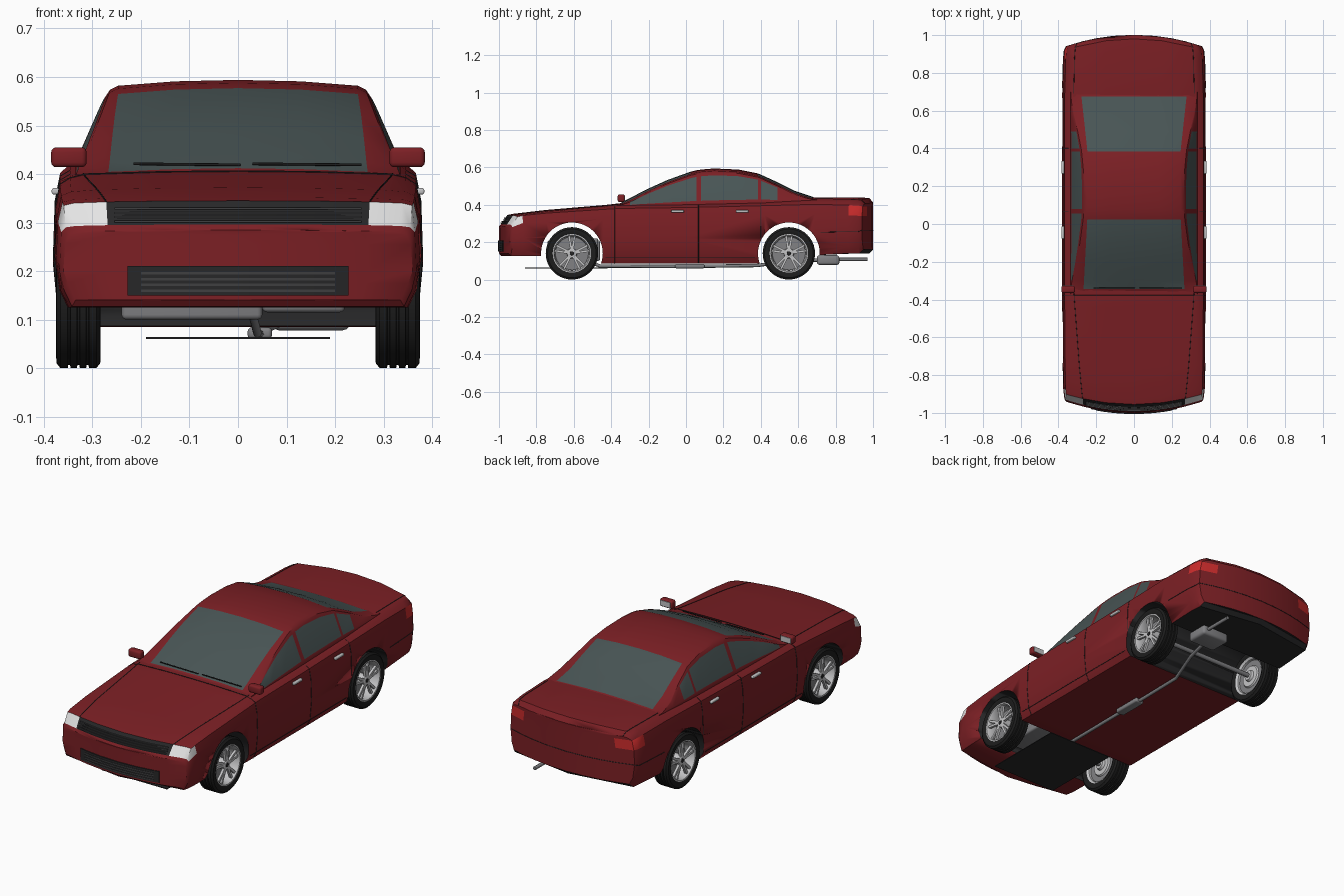
import bpy, bmesh, math
from mathutils import Vector, Matrix

cube = bpy.data.objects.get("Cube")
if cube:
    bpy.data.objects.remove(cube, do_unlink=True)


def material(name, r, g, b, rough=0.5):
    m = bpy.data.materials.new(name)
    m.use_nodes = True
    m.diffuse_color = (r, g, b, 1)
    node = m.node_tree.nodes["Principled BSDF"]
    node.inputs["Base Color"].default_value = (r, g, b, 1)
    node.inputs["Roughness"].default_value = rough
    return m


PAINT = material("dark red paint", 0.2, 0.014, 0.018)
GLASS = material("tinted glass", 0.065, 0.09, 0.09)
RUBBER = material("black rubber", 0.012, 0.012, 0.012)
TRIM = material("dark trim", 0.02, 0.02, 0.021)
MESH = material("grille grey", 0.05, 0.05, 0.052)
SILVER = material("silver", 0.55, 0.55, 0.56)
LAMP = material("headlight white", 0.78, 0.78, 0.78)
TAIL = material("taillight red", 0.6, 0.025, 0.025)
METAL = material("grey metal", 0.22, 0.22, 0.23)


def finish(name, bm, mats, angle=32):
    bmesh.ops.remove_doubles(bm, verts=bm.verts, dist=0.00005)
    bmesh.ops.recalc_face_normals(bm, faces=bm.faces)
    me = bpy.data.meshes.new(name)
    bm.to_mesh(me)
    bm.free()
    ob = bpy.data.objects.new(name, me)
    bpy.context.collection.objects.link(ob)
    for m in mats:
        me.materials.append(m)
    bpy.ops.object.select_all(action='DESELECT')
    ob.select_set(True)
    bpy.context.view_layer.objects.active = ob
    bpy.ops.object.shade_smooth_by_angle(angle=math.radians(angle))
    return ob


def add_box(bm, lo, hi, turn=Matrix()):
    lo, hi = Vector(lo), Vector(hi)
    size = Matrix.Diagonal((*(hi - lo), 1))
    bmesh.ops.create_cube(bm, size=1, matrix=turn @ Matrix.Translation((lo + hi) / 2) @ size)


def box(name, mat, lo, hi, bevel=0.0):
    bm = bmesh.new()
    add_box(bm, lo, hi)
    if bevel:
        bmesh.ops.bevel(bm, geom=bm.edges[:], offset=bevel, segments=3, profile=0.5, affect='EDGES')
    return finish(name, bm, [mat])


def tube(name, mat, points, radius=0.0016):
    cu = bpy.data.curves.new(name, 'CURVE')
    cu.dimensions = '3D'
    cu.bevel_depth, cu.bevel_resolution, cu.use_fill_caps = radius, 2, True
    sp = cu.splines.new('POLY')
    sp.points.add(len(points) - 1)
    for p, co in zip(sp.points, points):
        p.co = (*co, 1)
    cu.materials.append(mat)
    ob = bpy.data.objects.new(name, cu)
    bpy.context.collection.objects.link(ob)
    return ob


def lathe(name, mat, profile, centre, side, n=40):
    bm = bmesh.new()
    rings = [[bm.verts.new((centre[0] + side * x, centre[1] + r * math.cos(a), centre[2] + r * math.sin(a)))
              for x, r in profile] for a in [2 * math.pi * k / n for k in range(n)]]
    for k in range(n):
        a, b = rings[k], rings[(k + 1) % n]
        for j in range(len(profile) - 1):
            bm.faces.new((a[j], a[j + 1], b[j + 1], b[j]))
    return finish(name, bm, [mat])


def loft(name, halves, mats, rule, closed):
    bm = bmesh.new()
    rings = []
    for half in halves:
        back = half[-2:0:-1] if closed else half[-2::-1]
        rings.append([bm.verts.new(p) for p in half + [(-x, y, z) for x, y, z in back]])
    count = 2 * (len(halves[0]) - 1)
    for i in range(len(rings) - 1):
        for j in range(count):
            k = (j + 1) % len(rings[i])
            f = bm.faces.new((rings[i][j], rings[i][k], rings[i + 1][k], rings[i + 1][j]))
            f.material_index = rule(i, min(j, count - 1 - j))
    return finish(name, bm, mats)


def lerp_table(table, y):
    for a, b in zip(table, table[1:]):
        if y <= b[0]:
            t = max(0, (y - a[0]) / (b[0] - a[0]))
            return [u + (v - u) * t for u, v in zip(a[1:], b[1:])]
    return list(table[-1][1:])


# Lower body: y, half width, bottom, shoulder, centre top, lamp band depth
BODY = [(-1, .36, .14, .275, .285, .02), (-.99, .368, .127, .29, .296, .01),
        (-.955, .372, .125, .335, .345, .043), (-.92, .375, .125, .342, .352, .04),
        (-.75, .378, .125, .355, .372, .05), (-.44, .38, .085, .375, .398, .05),
        (-.36, .38, .085, .38, .407, .05), (0, .38, .085, .385, .41, .05),
        (.42, .38, .085, .395, .42, .05), (.69, .38, .13, .402, .44, .05),
        (.915, .375, .14, .398, .44, .055), (.98, .37, .14, .396, .436, .055),
        (1, .36, .16, .39, .412, .05)]


def bow(x, y):
    t = min(1, max(0, (abs(y) - .7) / .3))
    return y * (1 - .06 * t * t * (3 - 2 * t) * (x / .36) ** 2)


def section(y, s=1.0):
    w, zb, zs, zt, d = lerp_table(BODY, y)
    f = .73 + .11 * min(1, max(0, (y + .95) / .6))
    up = zt - zs
    pts = [(0, zb), (.93 * w, zb), (.975 * w, zb + .035), (w, zb + .45 * (zs - zb)), (.99 * w, zs - d),
           (.965 * w, zs), (.91 * w, zs + .5 * up), (f * w, zs + .76 * up), (.4 * w, zs + .95 * up), (0, zt)]
    return [(x * s, bow(x * s, y), z) for x, z in pts]


CAP = [0, .3, .55, .75]
stations = [(-1, s) for s in CAP] + [(b[0], 1) for b in BODY] + [(1, s) for s in CAP[::-1]]


def body_colour(i, row):
    (ya, sa), (yb, sb) = stations[i], stations[i + 1]
    ym = (ya + yb) / 2
    if -.985 < ym < -.925 and (row == 4 or (row in (5, 6) and ym < -.95)):
        return 2
    if -.985 < ym < -.95 and row >= 7:
        return 1
    if row == 4 and ym > .92 and max(sa, sb) == 1:
        return 3
    return 1 if row == 0 and ym > .6 else 0


body = loft("body_shell", [section(y, s) for y, s in stations], [PAINT, TRIM, LAMP, TAIL], body_colour, True)

# Wheel arches cut through the shell
AXLES = {"front": -.61, "rear": .55}
for end, y in AXLES.items():
    cutter = lathe(end + "_arch_cutter", TRIM, [(-.5, 0), (-.5, .165), (.5, .165), (.5, 0)], (0, y, .14), 1, 48)
    mod = body.modifiers.new("arch", 'BOOLEAN')
    mod.operation, mod.solver, mod.object = 'DIFFERENCE', 'EXACT', cutter
    mod.material_mode = 'TRANSFER'
    bpy.context.view_layer.objects.active = body
    bpy.ops.object.modifier_apply(modifier=mod.name)
    bpy.data.objects.remove(cutter, do_unlink=True)

# Cabin: y, roof height
ROOF = [(-.37, .398), (-.345, .412), (-.3, .436), (-.2, .487), (-.1, .532), (.025, .577), (.055, .584), (.08, .588),
        (.15, .594), (.28, .588), (.385, .567), (.4, .561), (.49, .52), (.58, .475), (.675, .443), (.7, .43)]
EDGE = [(-.36, .268), (.03, .247), (.39, .247), (.69, .28)]


def cabin_section(y, zr):
    belt = .396 + .028 * (y + .36)
    zc = max(zr - .02, belt + .003)
    xe = lerp_table(EDGE, y)[0]
    pts = [(.335, belt - .03)]
    for t in (0, .08, .9, 1):
        z = belt + t * (zc - belt)
        pts.append((.335 - .068 * (z - belt) / .165 - (.004 if t == 1 else 0), z))
    pts += [(xe, zc + .4 * (zr - zc)), (.13, zc + .85 * (zr - zc)), (0, zr)]
    return [(x, y, z) for x, z in pts]


def cabin_colour(i, row):
    y = (ROOF[i][0] + ROOF[i + 1][0]) / 2
    side = row == 2 and (-.3 < y < .055 or .08 < y < .385 or .4 < y < .49)
    screen = row >= 5 and (-.345 < y < .025 or .385 < y < .675)
    return 1 if side or screen else 0


loft("cabin", [cabin_section(*r) for r in ROOF], [PAINT, GLASS], cabin_colour, False)

# Panel seams along the section columns
ys = [b[0] for b in BODY]
for side, tag in ((1, "left"), (-1, "right")):
    flip = lambda pts: [(side * x, y, z) for x, y, z in pts]
    tube(tag + "_front_door_seam", TRIM, flip(section(-.38)[1:8]))
    tube(tag + "_middle_door_seam", TRIM, flip(section(.067)[1:7]))
    tube(tag + "_rear_door_seam", TRIM, flip(section(.4)[3:7]))
    tube(tag + "_sill_seam", TRIM, flip([section(y)[2] for y in (-.43, -.36, 0, .37)]))
    tube(tag + "_hood_seam", TRIM, flip([section(y)[7] for y in ys if -.96 < y < -.3]))
    tube(tag + "_trunk_seam", TRIM, flip([section(y)[7] for y in ys if y > .6]))
    tube(tag + "_rear_bumper_seam", TRIM,
         flip([section(y)[3] for y in [.72] + [y for y in ys if y > .9]] + [section(1, s)[3] for s in CAP[::-1]]))
    # Mirrors and handles
    xs = sorted((side * .312, side * .385))
    box(tag + "_mirror", PAINT, (xs[0], -.365, .414), (xs[1], -.328, .455), .01)
    xs = sorted((side * .32, side * .378))
    box(tag + "_mirror_glass", SILVER, (xs[0], -.33, .421), (xs[1], -.326, .449))
    for part, y in (("front", -.045), ("rear", .3)):
        xs = sorted((side * .368, side * .384))
        box(f"{tag}_{part}_handle", SILVER, (xs[0], y - .034, .358), (xs[1], y + .034, .371), .004)
tube("cowl_seam", TRIM, [(x, -.378, z + .001) for x, y, z in section(-.378)[7:]]
     + [(-x, -.378, z + .001) for x, y, z in section(-.378)[8:6:-1]])


# Front grilles, following the bow of the nose
def bowed_panel(name, mat, half, z0, z1, y, thick=.006):
    bm = bmesh.new()
    n = 12
    cols = []
    for k in range(n + 1):
        x = half * (2 * k / n - 1)
        yy = bow(x, y)
        cols.append([bm.verts.new(p) for p in ((x, yy, z0), (x, yy - thick, z0), (x, yy - thick, z1), (x, yy, z1))])
    for a, b in zip(cols, cols[1:]):
        for j in range(4):
            bm.faces.new((a[j], a[(j + 1) % 4], b[(j + 1) % 4], b[j]))
    bm.faces.new(cols[0])
    bm.faces.new(cols[-1])
    finish(name, bm, [mat])


bowed_panel("lower_grille", TRIM, .228, .15, .21, -.998)
for k in range(4):
    bowed_panel(f"lower_slat_{k}", MESH, .2, .157 + k * .012, .162 + k * .012, -1.001, .005)
    bowed_panel(f"upper_slat_{k}", MESH, .255, .3 + k * .009, .304 + k * .009, -.986 + k * .0063, .006)

# Wipers
for tag, x0, x1 in (("right", -.215, .005), ("left", .03, .255)):
    tube(tag + "_wiper", RUBBER, [(x0, -.338, .421), (x1, -.338, .419)], .0028)

# Wheels
half_tyre = [(.038, .098), (.046, .113), (.045, .13), (.037, .14), (.022, .14), (.021, .134),
             (.017, .134), (.016, .14), (.003, .14), (.002, .134)]
tyre = half_tyre + [(-x, r) for x, r in half_tyre[::-1]]
for end, y in AXLES.items():
    for side, tag in ((1, "left"), (-1, "right")):
        name, c = f"{end}_{tag}_", (side * .329, y, .14)
        lathe(name + "tyre", RUBBER, tyre, c, side)
        lathe(name + "rim", SILVER, [(.036, .1), (.042, .103), (.042, .097), (.034, .092), (0, .088),
                                     (-.034, .092), (-.042, .102), (-.036, .1)], c, side)
        lathe(name + "brake_disc", METAL, [(-.024, 0), (-.024, .089), (-.012, .089), (-.012, 0)], c, side)
        lathe(name + "inner_hub", SILVER, [(-.024, .06), (-.032, .055), (-.032, .03), (-.045, .025), (-.045, 0)], c, side)
        lathe(name + "hub", SILVER, [(-.012, .028), (.032, .026), (.036, .02), (.036, 0)], c, side, 20)
        lathe(name + "hub_cap", TRIM, [(.036, .011), (.038, .01), (.038, 0)], c, side, 16)
        bm = bmesh.new()
        for k in range(5):
            for lean in (-.16, .16):
                turn = Matrix.Translation(c) @ Matrix.Rotation(k * math.tau / 5 + lean + math.pi / 2, 4, 'X')
                xs = sorted((side * .022, side * .035))
                add_box(bm, (xs[0], .018, -.006), (xs[1], .094, .006), turn)
        finish(name + "spokes", bm, [SILVER])
    tube(end + "_axle", METAL, [(-.3, y, .14), (.3, y, .14)], .012)

# Underside: engine, shield, exhaust
box("gearbox", METAL, (-.24, -.74, .1), (.05, -.46, .21), .01)
box("engine_block", METAL, (.05, -.72, .115), (.22, -.47, .22), .01)
box("engine_shield", TRIM, (-.19, -.86, .06), (.19, -.42, .064))
tube("exhaust_pipe", METAL, [(.03, -.55, .11), (.04, -.46, .072), (.045, 0, .07), (.045, .38, .075),
                             (.1, .56, .1), (.14, .74, .105)], .009)
box("resonator", METAL, (.02, -.06, .06), (.07, .1, .084), .008)
box("muffler", METAL, (.07, .7, .078), (.23, .82, .13), .014)
tube("tailpipe", METAL, [(.2, .8, .108), (.2, .97, .108)], .009)
